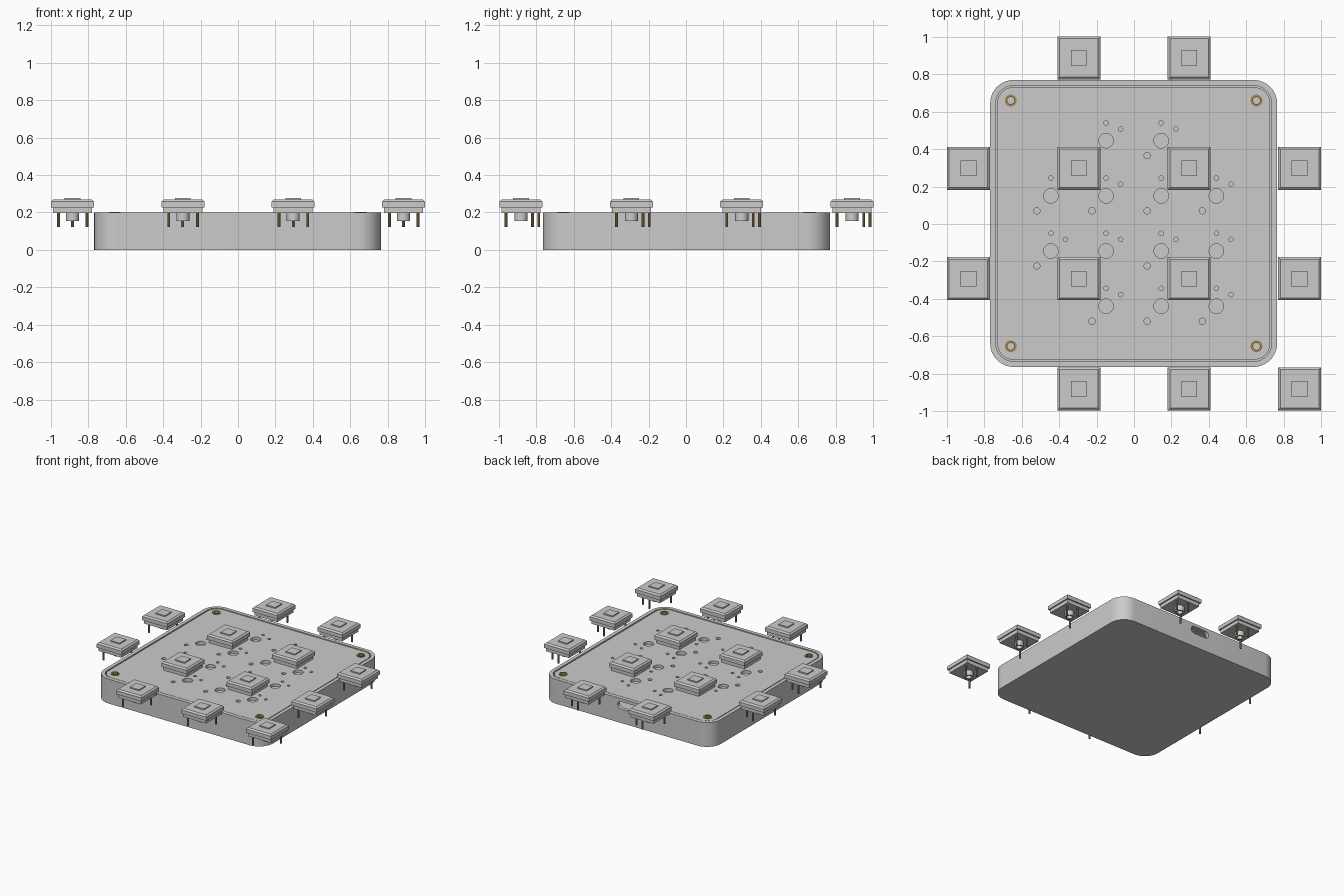
import bpy, bmesh, math

if "Cube" in bpy.data.objects:
    bpy.data.objects.remove(bpy.data.objects["Cube"])

CX, CY = -0.002, 0.003
PITCH = 0.59
# column positions used by each row, from the back row to the front row
ROWS = [(1.5, (-0.5, 0.5)), (0.5, (-1.5, -0.5, 0.5, 1.5)),
        (-0.5, (-1.5, -0.5, 0.5, 1.5)), (-1.5, (-0.5, 0.5, 1.5))]
KEYS = [(c, r) for r, cols in ROWS for c in cols]
PINS = [(0, 0.095), (0.078, 0.062), (-0.075, -0.08)]


def material(name, rgb):
    m = bpy.data.materials.new(name)
    m.diffuse_color = (*rgb, 1)
    m.use_nodes = True
    m.node_tree.nodes["Principled BSDF"].inputs["Base Color"].default_value = m.diffuse_color
    return m


GREY = material("light grey", (0.60, 0.60, 0.60))
BRASS = material("brass", (0.38, 0.25, 0.08))


def rounded(w, h, r, n=10):
    """Rounded rectangle outline, half sizes w and h."""
    pts = []
    for k, (sx, sy) in enumerate([(1, 1), (-1, 1), (-1, -1), (1, -1)]):
        for i in range(n + 1):
            a = math.pi / 2 * (k + i / n)
            pts.append((sx * (w - r) + r * math.cos(a), sy * (h - r) + r * math.sin(a)))
    return pts


def circle(r, n=20, x=0, y=0):
    return [(x + r * math.cos(2 * math.pi * i / n), y + r * math.sin(2 * math.pi * i / n))
            for i in range(n)]


def square(r):
    return [(r, r), (-r, r), (-r, -r), (r, -r)]


def loft(bm, levels, ring=False):
    """Bridge outlines at given heights; ring joins last to first instead of capping."""
    loops = [[bm.verts.new((x, y, z)) for x, y in pts] for pts, z in levels]
    pairs = list(zip(loops, loops[1:])) + ([(loops[-1], loops[0])] if ring else [])
    for a, b in pairs:
        for i in range(len(a)):
            j = (i + 1) % len(a)
            bm.faces.new((a[i], a[j], b[j], b[i]))
    if not ring:
        bm.faces.new(loops[0][::-1])
        bm.faces.new(loops[-1])


def mesh_of(name, lofts, mat, ring=False):
    bm = bmesh.new()
    for levels in lofts:
        loft(bm, levels, ring)
    bmesh.ops.recalc_face_normals(bm, faces=bm.faces[:])
    me = bpy.data.meshes.new(name)
    bm.to_mesh(me)
    bm.free()
    me.materials.append(mat)
    return me


def place(name, me, loc=(0, 0, 0), rot=(0, 0, 0)):
    ob = bpy.data.objects.new(name, me)
    bpy.context.collection.objects.link(ob)
    ob.location, ob.rotation_euler = loc, rot
    return ob


def select(ob):
    bpy.ops.object.select_all(action='DESELECT')
    ob.select_set(True)
    bpy.context.view_layer.objects.active = ob


def smooth(ob):
    select(ob)
    bpy.ops.object.shade_smooth_by_angle(angle=math.radians(30))


def cut(ob, cutters):
    select(ob)
    for c in cutters:
        m = ob.modifiers.new("cut", 'BOOLEAN')
        m.object, m.operation, m.solver = c, 'DIFFERENCE', 'EXACT'
        bpy.ops.object.modifier_apply(modifier=m.name)
    for c in cutters:
        bpy.data.objects.remove(c)


# case tray with cavity and a port slot in the back wall
outer = rounded(0.767, 0.767, 0.125)
inner = rounded(0.737, 0.737, 0.095)
case = place("case", mesh_of("case", [[(outer, 0), (outer, 0.2)]], GREY), (CX, CY, 0))
cavity = place("cavity_cutter", mesh_of("cavity", [[(inner, 0.03), (inner, 0.3)]], GREY), (CX, CY, 0))
slot_pts = rounded(0.085, 0.03, 0.0299)
slot = place("slot_cutter", mesh_of("slot", [[(slot_pts, -0.1), (slot_pts, 0.1)]], GREY),
             (CX, 0.77, 0.145), (math.pi / 2, 0, 0))
cut(case, [cavity, slot])
smooth(case)

# circuit plate with the switch holes and corner holes
edge = rounded(0.729, 0.729, 0.087)
plate = place("plate", mesh_of("plate", [[(edge, 0.172), (edge, 0.197)]], GREY), (CX, CY, 0))
holes = []
for c, r in KEYS:
    x, y = c * PITCH / 2, r * PITCH / 2
    holes.append(circle(0.039, 24, x, y))
    for (px, py), rad in zip(PINS, (0.012, 0.012, 0.017)):
        holes.append(circle(rad, 14, x + px, y + py))
CORNERS = [(sx * 0.657, sy * 0.657) for sx in (-1, 1) for sy in (-1, 1)]
holes += [circle(0.025, 20, x, y) for x, y in CORNERS]
hole_cutter = place("hole_cutter", mesh_of("holes", [[(h, 0.1), (h, 0.25)] for h in holes], GREY),
                    (CX, CY, 0))
cut(plate, [hole_cutter])
smooth(plate)

# brass ring inserts and the posts beneath them
ring = mesh_of("corner_insert", [[(circle(0.032, 24), 0.19), (circle(0.032, 24), 0.202),
                                  (circle(0.019, 24), 0.202), (circle(0.019, 24), 0.19)]], BRASS, True)
post = mesh_of("corner_post", [[(circle(0.024, 24), 0.03), (circle(0.024, 24), 0.185)]], GREY)
for x, y in CORNERS:
    smooth(place("corner_insert", ring, (CX + x, CY + y, 0)))
    smooth(place("corner_post", post, (CX + x, CY + y, 0)))

# shared switch parts
housing = mesh_of("switch_housing", [
    [(square(0.104), 0.198), (square(0.104), 0.227), (square(0.115), 0.227),
     (square(0.115), 0.258), (square(0.103), 0.269)]], GREY)
stem = mesh_of("switch_stem", [[(square(0.042), 0.26), (square(0.042), 0.278)]], GREY)
peg = mesh_of("switch_peg", [[(circle(0.035, 24), 0.21), (circle(0.035, 24), 0.155),
                              (circle(0.022, 24), 0.155), (circle(0.022, 24), 0.21)]], GREY, True)
pins = mesh_of("switch_pins", [[(circle(0.0075, 8, x, y), 0.123), (circle(0.0075, 8, x, y), 0.21)]
                               for x, y in PINS], BRASS)

# thirteen switches floating in a wider grid
for c, r in KEYS:
    loc = (c * PITCH, CY + r * PITCH, 0)
    place("switch_housing", housing, loc)
    place("switch_stem", stem, loc)
    smooth(place("switch_peg", peg, loc))
    smooth(place("switch_pins", pins, loc))
